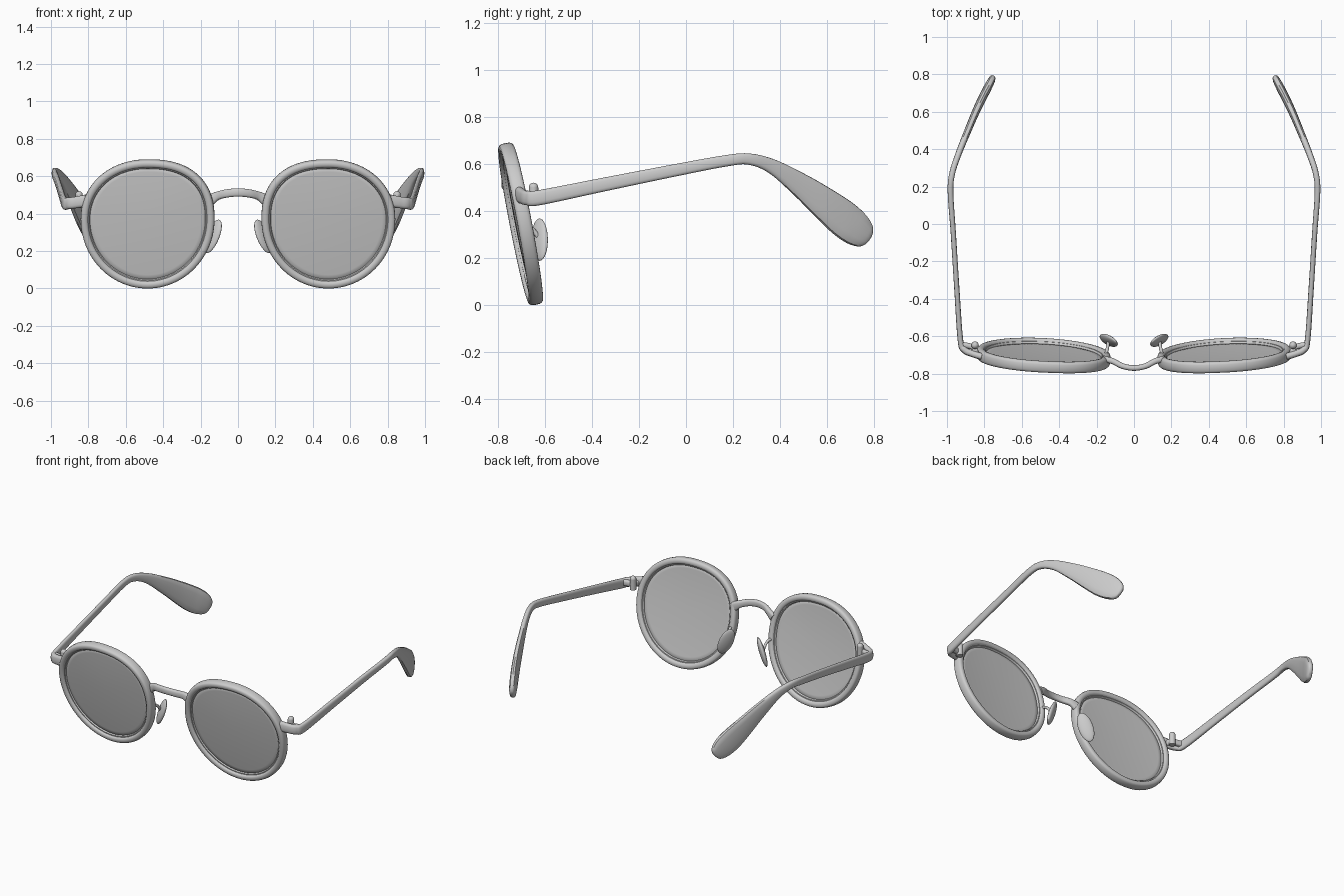
import bpy, bmesh
from math import sin, cos, pi, copysign
from mathutils import Vector, Matrix

if "Cube" in bpy.data.objects:
    bpy.data.objects.remove(bpy.data.objects["Cube"])


def spow(v, e):
    return copysign(abs(v) ** e, v)


def finish(bm, name, mirror=True, angle=0.7):
    bmesh.ops.recalc_face_normals(bm, faces=bm.faces)
    me = bpy.data.meshes.new(name)
    bm.to_mesh(me)
    bm.free()
    ob = bpy.data.objects.new(name, me)
    bpy.context.collection.objects.link(ob)
    if mirror:
        ob.modifiers.new("Mirror", 'MIRROR')
    bpy.ops.object.select_all(action='DESELECT')
    ob.select_set(True)
    bpy.context.view_layer.objects.active = ob
    bpy.ops.object.shade_smooth_by_angle(angle=angle)
    return ob


def spline(keys, n):
    """Catmull-Rom through tuples (position and section sizes)."""
    k = [keys[0]] + list(keys) + [keys[-1]]
    out = []
    for i in range(1, len(k) - 2):
        for s in range(n):
            t = s / n
            out.append([0.5 * (2 * b + (c - a) * t + (2 * a - 5 * b + 4 * c - d) * t * t
                               + (3 * b - a - 3 * c + d) * t ** 3)
                        for a, b, c, d in zip(*k[i - 1:i + 3])])
    return out + [list(keys[-1])]


def sweep(name, pts, ref, closed=False, mirror=True, seg=16, exp=0.7):
    """Sweep a rounded section; pts = x, y, z, thickness, height along ref."""
    bm = bmesh.new()
    rings, n = [], len(pts)
    P = [Vector(p[:3]) for p in pts]
    for i in range(n):
        a = P[i - 1] if closed or i else P[0]
        b = P[(i + 1) % n] if closed or i < n - 1 else P[i]
        t = (b - a).normalized()
        s = t.cross(ref).normalized()
        u = s.cross(t)
        w, h = pts[i][3] / 2, pts[i][4] / 2
        rings.append([bm.verts.new(P[i] + s * w * spow(cos(q), exp) + u * h * spow(sin(q), exp))
                      for q in (2 * pi * j / seg for j in range(seg))])
    for i in range(n if closed else n - 1):
        r0, r1 = rings[i], rings[(i + 1) % n]
        for j in range(seg):
            k = (j + 1) % seg
            bm.faces.new((r0[j], r0[k], r1[k], r1[j]))
    if not closed:
        bm.faces.new(rings[0])
        bm.faces.new(rings[-1])
    return finish(bm, name, mirror)


# lens outline: round, slightly squared at the upper inner corner
CX, CZ = 0.483, 0.37


def outline(a, scale=1.0, dome=0.0):
    c, s = cos(a), sin(a)
    n = 2.0 if s < 0 else (2.1 if c > 0 else 2.4)
    u = 0.337 * spow(c, 2 / n) * scale
    v = (0.298 if s > 0 else 0.348) * spow(s, 2 / n) * scale
    y = -0.703 + 0.05 * u - 0.19 * (v + 0.02) - dome * (1 - scale ** 2)
    return Vector((CX + u, y, CZ + v))


N = 96
normal = Vector((0.05, -1, -0.19)).normalized()
angles = [2 * pi * i / N for i in range(N)]

# rims, with a thin inner lip
sweep("rim", [(*outline(a), 0.042, 0.062) for a in angles], normal, closed=True)
sweep("rim_lip", [(*outline(a, 0.94), 0.02, 0.034) for a in angles], normal, closed=True, seg=10)

# lenses
bm = bmesh.new()
R = 8
rows = [[bm.verts.new(outline(a, k / R * 0.97, 0.012)) for a in angles] for k in range(1, R + 1)]
mid = bm.verts.new(outline(0, 0, 0.012))
for i in range(N):
    j = (i + 1) % N
    bm.faces.new((mid, rows[0][i], rows[0][j]))
    for r0, r1 in zip(rows, rows[1:]):
        bm.faces.new((r0[i], r1[i], r1[j], r0[j]))
lens = finish(bm, "lens")
sol = lens.modifiers.new("Solidify", 'SOLIDIFY')
sol.thickness, sol.offset = 0.014, 0

# bridge
half = [(0.145, -0.725, 0.475, 0.034, 0.06), (0.11, -0.735, 0.495, 0.032, 0.046),
        (0.06, -0.76, 0.508, 0.03, 0.044)]
bridge = [(-x, *r) for x, *r in half] + [(0, -0.77, 0.513, 0.03, 0.044)] + half[::-1]
sweep("bridge", spline(bridge, 8), Vector((0, 0, 1)), mirror=False)

# temples: end piece, arm and flattened ear tip
temple = [(0.81, -0.71, 0.47, 0.036, 0.065), (0.865, -0.693, 0.46, 0.036, 0.062),
          (0.907, -0.672, 0.455, 0.036, 0.062), (0.928, -0.62, 0.457, 0.03, 0.064),
          (0.947, -0.35, 0.512, 0.028, 0.058), (0.966, -0.05, 0.572, 0.028, 0.052),
          (0.981, 0.17, 0.613, 0.03, 0.048), (0.972, 0.27, 0.62, 0.031, 0.048),
          (0.94, 0.37, 0.587, 0.033, 0.064), (0.892, 0.49, 0.507, 0.037, 0.105),
          (0.85, 0.59, 0.43, 0.041, 0.14), (0.815, 0.665, 0.37, 0.044, 0.16),
          (0.787, 0.72, 0.327, 0.045, 0.152), (0.768, 0.757, 0.298, 0.04, 0.118),
          (0.76, 0.774, 0.285, 0.03, 0.075), (0.757, 0.78, 0.28, 0.012, 0.02)]
sweep("temple", spline(temple, 8), Vector((0, 0, 1)))

# hinge barrels and their mounting blocks
bm = bmesh.new()
bmesh.ops.create_cone(bm, cap_ends=True, segments=20, radius1=0.02, radius2=0.02, depth=0.07,
                      matrix=Matrix.Translation((0.85, -0.648, 0.465)))
bmesh.ops.create_uvsphere(bm, u_segments=20, v_segments=10, radius=0.02,
                          matrix=Matrix.Translation((0.85, -0.648, 0.5)))
finish(bm, "hinge_barrel")
sweep("hinge_leaf", [(0.85, -0.69, 0.46, 0.04, 0.04), (0.852, -0.66, 0.46, 0.035, 0.04),
                     (0.88, -0.652, 0.46, 0.03, 0.04), (0.92, -0.645, 0.46, 0.03, 0.04)],
      Vector((0, 0, 1)))

# nose pads: flattened discs turned towards the nose
long = Vector((0.38, 0.05, -0.92)).normalized()
nrm = Vector((-0.7, 0.65, 0))
nrm = (nrm - long * nrm.dot(long)).normalized()
wide = long.cross(nrm)
rot = Matrix((wide, nrm, long)).transposed().to_4x4()
center = Vector((0.135, -0.622, 0.278))
bm = bmesh.new()
bmesh.ops.create_uvsphere(bm, u_segments=28, v_segments=18, radius=1,
                          matrix=Matrix.Translation(center) @ rot @ Matrix.Diagonal((0.046, 0.018, 0.096, 1)))
finish(bm, "nose_pad", angle=1.5)

# nose pad arms
arm = [(0.152, -0.70, 0.34, 0.02, 0.02), (0.145, -0.675, 0.34, 0.018, 0.018),
       (0.14, -0.65, 0.32, 0.018, 0.018), (0.138, -0.625, 0.285, 0.02, 0.02)]
sweep("nose_pad_arm", spline(arm, 6), Vector((1, 0, 0)), seg=10, exp=1)
